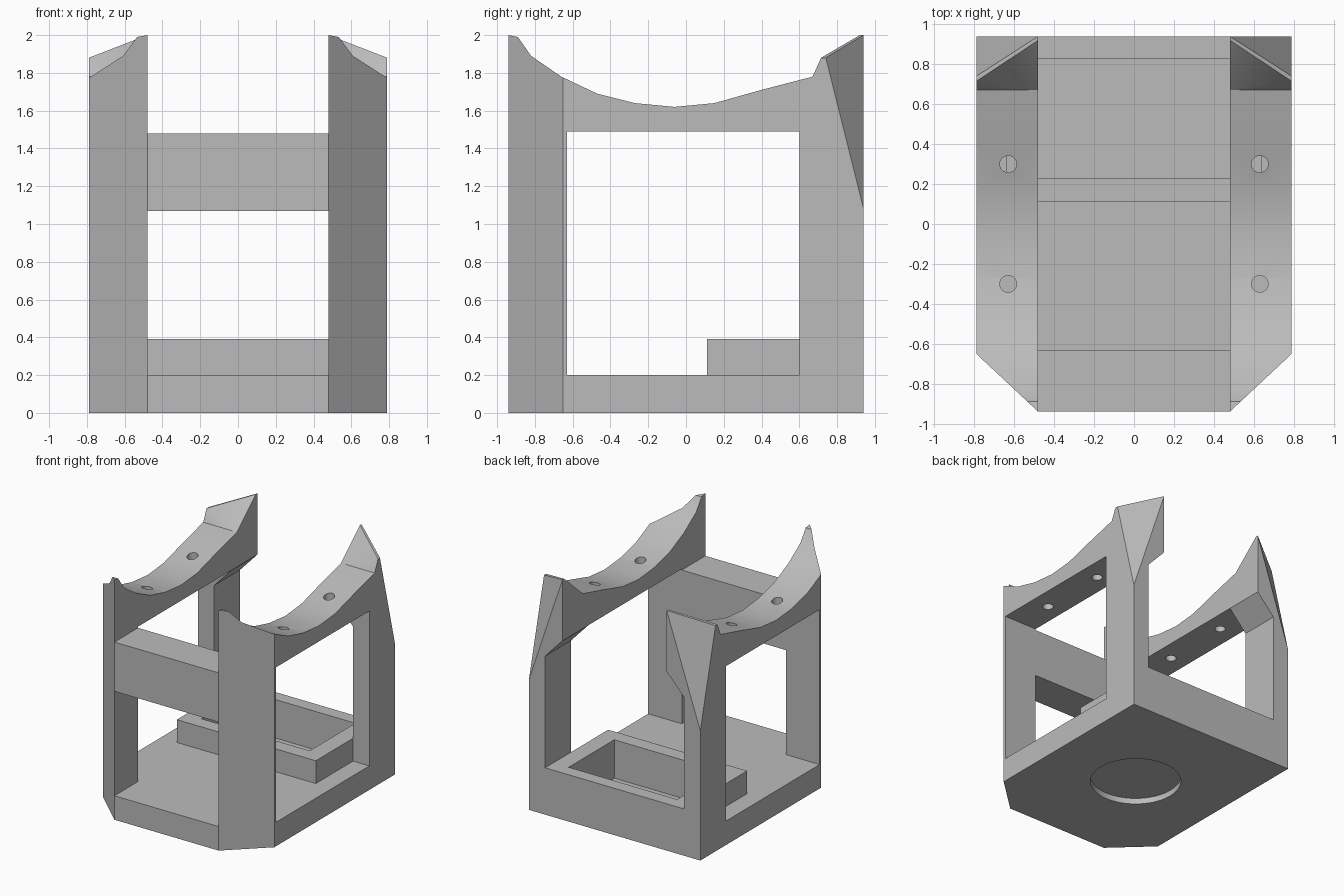
import bpy, bmesh, math

if "Cube" in bpy.data.objects:
    bpy.data.objects.remove(bpy.data.objects["Cube"], do_unlink=True)

grey = bpy.data.materials.new("plain grey")
grey.use_nodes = True
GREY = (0.5, 0.5, 0.5, 1)
grey.diffuse_color = GREY
grey.node_tree.nodes["Principled BSDF"].inputs["Base Color"].default_value = GREY


def finish(name, bm):
    bmesh.ops.recalc_face_normals(bm, faces=bm.faces)
    mesh = bpy.data.meshes.new(name)
    bm.to_mesh(mesh)
    bm.free()
    mesh.materials.append(grey)
    obj = bpy.data.objects.new(name, mesh)
    bpy.context.collection.objects.link(obj)
    return obj


def loft(name, loop_a, loop_b):
    """Solid between two matching loops of 3D points."""
    bm = bmesh.new()
    a = [bm.verts.new(p) for p in loop_a]
    b = [bm.verts.new(p) for p in loop_b]
    bm.faces.new(a)
    bm.faces.new(b[::-1])
    for i in range(len(a)):
        j = (i + 1) % len(a)
        bm.faces.new((a[i], b[i], b[j]))
        bm.faces.new((a[i], b[j], a[j]))
    bmesh.ops.dissolve_limit(bm, angle_limit=0.002, verts=bm.verts, edges=bm.edges)
    return finish(name, bm)


def prism_z(name, pts, z0, z1):
    return loft(name, [(x, y, z0) for x, y in pts], [(x, y, z1) for x, y in pts])


def box(name, x, y, z):
    return prism_z(name, [(x[0], y[0]), (x[1], y[0]), (x[1], y[1]), (x[0], y[1])], *z)


def cylinder(name, radius, sides, x, y, z):
    ring = [2 * math.pi * i / sides for i in range(sides)]
    return prism_z(name, [(x + radius * math.cos(t), y + radius * math.sin(t)) for t in ring], *z)


def apply(obj, mod):
    bpy.ops.object.select_all(action="DESELECT")
    bpy.context.view_layer.objects.active = obj
    obj.select_set(True)
    bpy.ops.object.modifier_apply(modifier=mod.name)


def cut(obj, cutter):
    mod = obj.modifiers.new("cut", "BOOLEAN")
    mod.operation = "DIFFERENCE"
    mod.solver = "EXACT"
    mod.object = cutter
    apply(obj, mod)
    bpy.data.objects.remove(cutter, do_unlink=True)


INNER, OUTER, BACK, FLOOR = 0.48, 0.79, 0.94, 0.2
CHAMFER = -0.65

# Base plate with clipped front corners and a round recess underneath
base = prism_z("base_plate", [(-INNER, -BACK), (INNER, -BACK), (OUTER, CHAMFER), (OUTER, BACK),
                              (-OUTER, BACK), (-OUTER, CHAMFER)], 0, FLOOR)
cut(base, cylinder("recess_cutter", 0.355, 64, 0, 0.02, (-0.1, 0.05)))

# Open tray at the back, sunk into the base
tray = box("tray", (-0.64, 0.64), (0.11, BACK), (FLOOR, 0.39))
for part in (base, tray):
    cut(part, box("tray_cutter", (-0.5, 0.5), (0.23, 0.83), (0.07, 0.6)))

# Front crossbar
bar = box("front_crossbar", (-INNER, INNER), (-BACK, -0.63), (1.07, 1.48))

# Side frame: two legs and a cradle beam, as a (y, z) outline
cradle = [(-BACK, 2.0), (-0.89, 1.99), (-0.82, 1.89), (-0.66, 1.78), (-0.47, 1.69), (-0.27, 1.64),
          (-0.06, 1.62), (0.15, 1.64), (0.4, 1.71), (0.67, 1.78)]
legs = [(BACK, 1.08), (BACK, FLOOR), (0.6, FLOOR), (0.6, 1.49), (-0.63, 1.49), (-0.63, FLOOR),
        (-BACK, FLOOR)]
inner_loop = cradle + [(0.92, 2.0), (BACK, 2.0)] + legs
outer_loop = cradle + [(0.715, 1.88), (0.74, 1.88)] + legs
side = loft("side_frames", [(INNER, y, z) for y, z in inner_loop],
            [(OUTER, y, z) for y, z in outer_loop])

# Front corner chamfer, thinner back leg with gusset, and screw holes
slope = (CHAMFER + BACK) / (OUTER - INNER)
cut(side, prism_z("chamfer_cutter", [(INNER - 0.1, -BACK - 0.1 * slope), (1, CHAMFER + 0.21 * slope),
                                     (1, -1.2), (INNER - 0.1, -1.2)], 0, 2.2))
gusset = [(0.4, 0.1), (0.64, 0.1), (0.64, 1.32), (0.4, 1.575)]
cut(side, loft("gusset_cutter", [(x, 0.59, z) for x, z in gusset], [(x, 1.1, z) for x, z in gusset]))
for y in (-0.3, 0.3):
    cut(side, cylinder("hole_cutter", 0.042, 32, 0.63, y, (1.3, 1.9)))

mirror = side.modifiers.new("mirror", "MIRROR")
mirror.use_mirror_merge = False
apply(side, mirror)

# Soft shading on shallow edges only
for obj in (base, tray, bar, side):
    bpy.ops.object.select_all(action="DESELECT")
    bpy.context.view_layer.objects.active = obj
    obj.select_set(True)
    bpy.ops.object.shade_smooth_by_angle(angle=math.radians(30))
